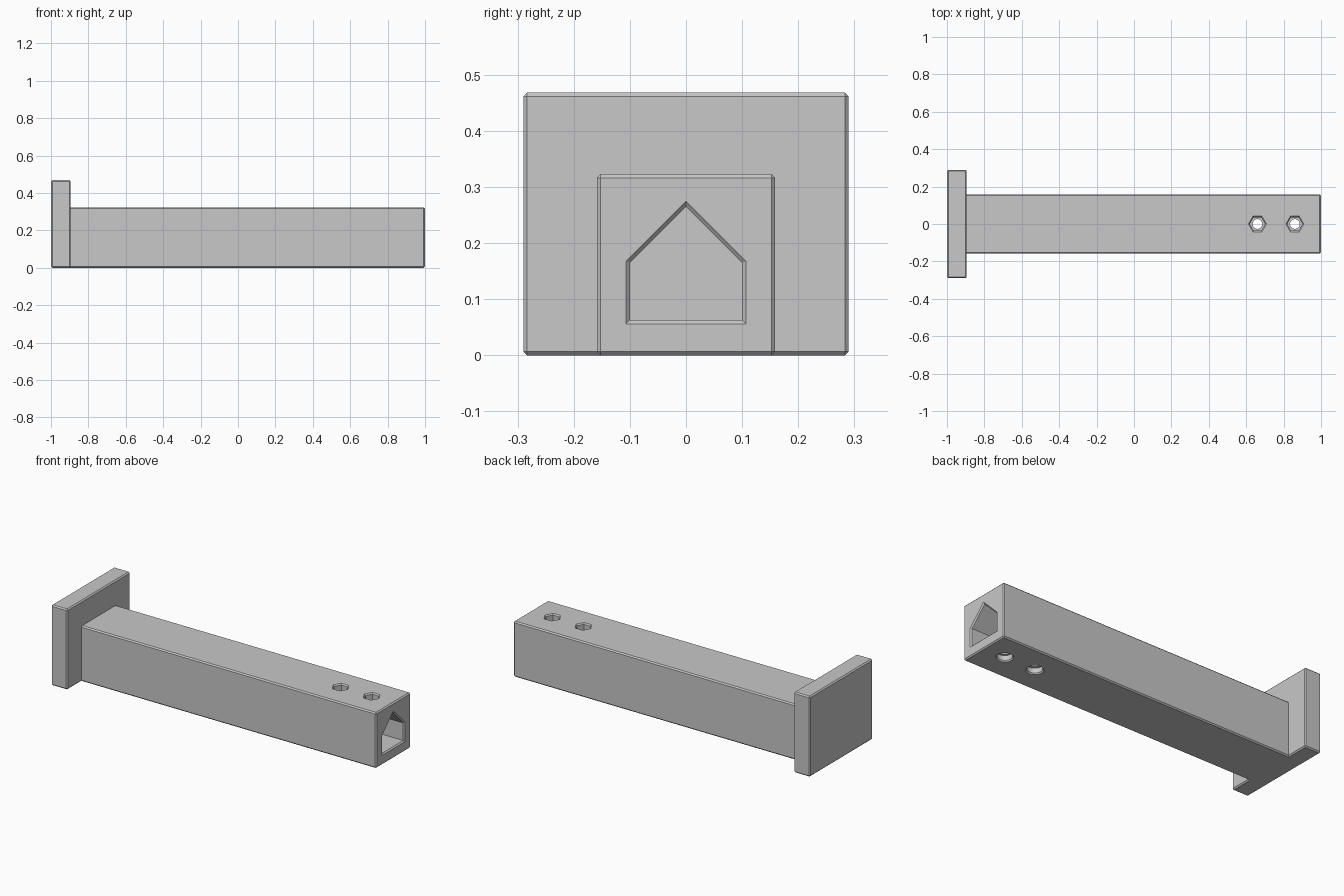
import bpy, bmesh
from math import cos, sin, pi

if "Cube" in bpy.data.objects:
    bpy.data.objects.remove(bpy.data.objects["Cube"])

CHAMFER = 0.007
TOP = 0.323
END = 1.0

grey = bpy.data.materials.new("plain_grey")
grey.use_nodes = True
grey.diffuse_color = (0.58, 0.58, 0.58, 1)
grey.node_tree.nodes["Principled BSDF"].inputs["Base Color"].default_value = grey.diffuse_color


def make_object(name, bm):
    bmesh.ops.recalc_face_normals(bm, faces=bm.faces[:])
    mesh = bpy.data.meshes.new(name)
    bm.to_mesh(mesh)
    bm.free()
    mesh.materials.append(grey)
    obj = bpy.data.objects.new(name, mesh)
    bpy.context.collection.objects.link(obj)
    return obj


def chamfered_box(name, low, high):
    bm = bmesh.new()
    bmesh.ops.create_cube(bm, size=1)
    for v in bm.verts:
        v.co = [(a + b) / 2 + c * (b - a) for a, b, c in zip(low, high, v.co)]
    bmesh.ops.bevel(bm, geom=bm.edges[:], offset=CHAMFER, segments=1, affect='EDGES')
    return make_object(name, bm)


def loft(name, rings):
    """Solid skinned through matching rings of points."""
    bm = bmesh.new()
    rows = [[bm.verts.new(p) for p in ring] for ring in rings]
    n = len(rows[0])
    for a, b in zip(rows, rows[1:]):
        for i in range(n):
            j = (i + 1) % n
            bm.faces.new((a[i], a[j], b[j], b[i]))
    bm.faces.new(rows[0])
    bm.faces.new(rows[-1])
    return make_object(name, bm)


def round_loft(name, x, sides, steps):
    """Upright solid from (radius, height) steps."""
    return loft(name, [[(x + r * cos(2 * pi * i / sides), r * sin(2 * pi * i / sides), z)
                        for i in range(sides)] for r, z in steps])


def combine(target, other, operation):
    mod = target.modifiers.new(operation.lower(), 'BOOLEAN')
    mod.operation = operation
    mod.solver = 'EXACT'
    mod.object = other
    bpy.context.view_layer.objects.active = target
    bpy.ops.object.modifier_apply(modifier=mod.name)
    bpy.data.objects.remove(other)


def house(x, grow):
    """Gabled socket outline, offset outward by grow."""
    half = 0.1 + grow
    apex = 0.265 + grow * 2 ** 0.5
    floor, eave = 0.063 - grow, apex - half
    return [(x, -half, floor), (x, half, floor), (x, half, eave), (x, 0, apex), (x, -half, eave)]


# Arm with a square section, joined to the end plate
arm = chamfered_box("mounting_arm", (-0.95, -0.159, 0), (END, 0.159, TOP))
plate = chamfered_box("end_plate", (-END, -0.29, 0), (-0.895, 0.29, 0.468))
combine(arm, plate, 'UNION')

# Gabled socket with a chamfered mouth
socket = loft("socket_cutter", [house(0.52, 0), house(END - CHAMFER, 0),
                                house(END, CHAMFER), house(END + 0.02, CHAMFER)])
combine(arm, socket, 'DIFFERENCE')

# Two bolt holes: hexagonal nut recess above, round head recess below
for x in (0.66, 0.86):
    nut = round_loft("nut_cutter", x, 6, [(0.041, TOP - 0.04), (0.041, TOP - CHAMFER),
                                          (0.048, TOP), (0.048, TOP + 0.02)])
    head = round_loft("head_cutter", x, 32, [(0.047, -0.02), (0.047, 0),
                                             (0.041, CHAMFER), (0.041, 0.035)])
    shaft = round_loft("shaft_cutter", x, 32, [(0.026, -0.05), (0.026, TOP + 0.05)])
    for cutter in (nut, head, shaft):
        combine(arm, cutter, 'DIFFERENCE')

# Flat sides, smooth round holes
bpy.ops.object.select_all(action='DESELECT')
arm.select_set(True)
bpy.context.view_layer.objects.active = arm
bpy.ops.object.shade_smooth_by_angle(angle=pi / 9)
